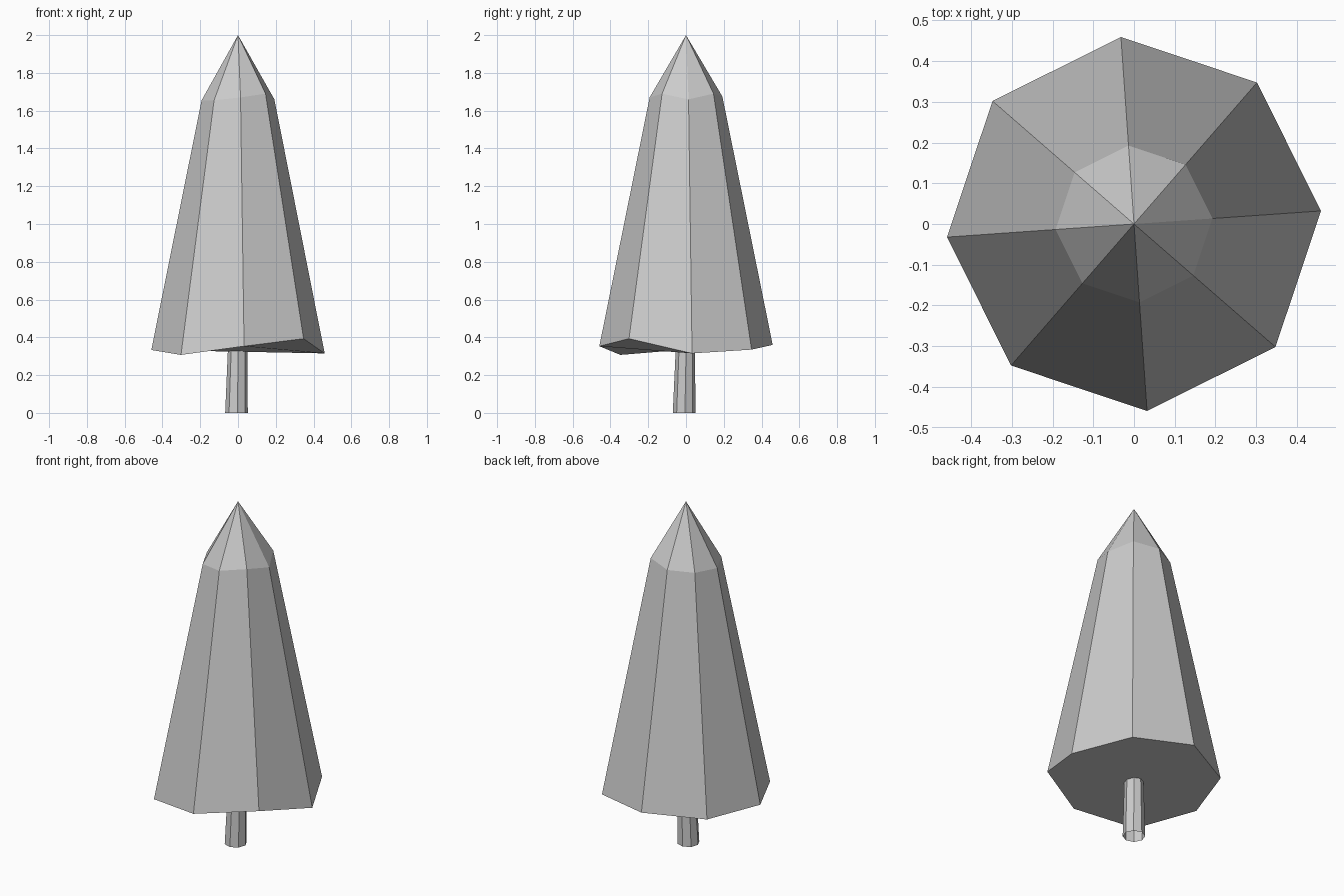
import bpy, bmesh
from math import sin, cos, radians

if "Cube" in bpy.data.objects:
    bpy.data.objects.remove(bpy.data.objects["Cube"])

SIDES = 8
START = 4  # rotation of the octagons in degrees


def ring(bm, radius, heights, cx=0.0, cy=0.0):
    verts = []
    for i, z in enumerate(heights):
        a = radians(START + i * 360 / SIDES)
        verts.append(bm.verts.new((cx + radius * cos(a), cy + radius * sin(a), z)))
    return verts


def bridge(bm, low, high):
    for i in range(SIDES):
        j = (i + 1) % SIDES
        bm.faces.new((low[i], low[j], high[j], high[i]))


def finish(bm, name):
    mesh = bpy.data.meshes.new(name)
    bm.to_mesh(mesh)
    bm.free()
    obj = bpy.data.objects.new(name, mesh)
    bpy.context.collection.objects.link(obj)
    return obj


# Foliage: uneven hem, shoulder ring and pointed tip
bm = bmesh.new()
hem = ring(bm, 0.46, (0.315, 0.335, 0.36, 0.344, 0.333, 0.307, 0.353, 0.393))
shoulder = ring(bm, 0.193, (1.66, 1.69, 1.675, 1.668, 1.655, 1.655, 1.67, 1.69))
tip = bm.verts.new((0, 0, 2))
bridge(bm, hem, shoulder)
for i in range(SIDES):
    bm.faces.new((shoulder[i], shoulder[(i + 1) % SIDES], tip))
bm.faces.new(hem[::-1])
finish(bm, "foliage")

# Trunk: open, slightly leaning tapered tube
bm = bmesh.new()
foot = ring(bm, 0.06, [0.0] * SIDES, -0.008, -0.01)
top = ring(bm, 0.051, [0.35] * SIDES, -0.002, -0.003)
bridge(bm, foot, top)
finish(bm, "trunk")
